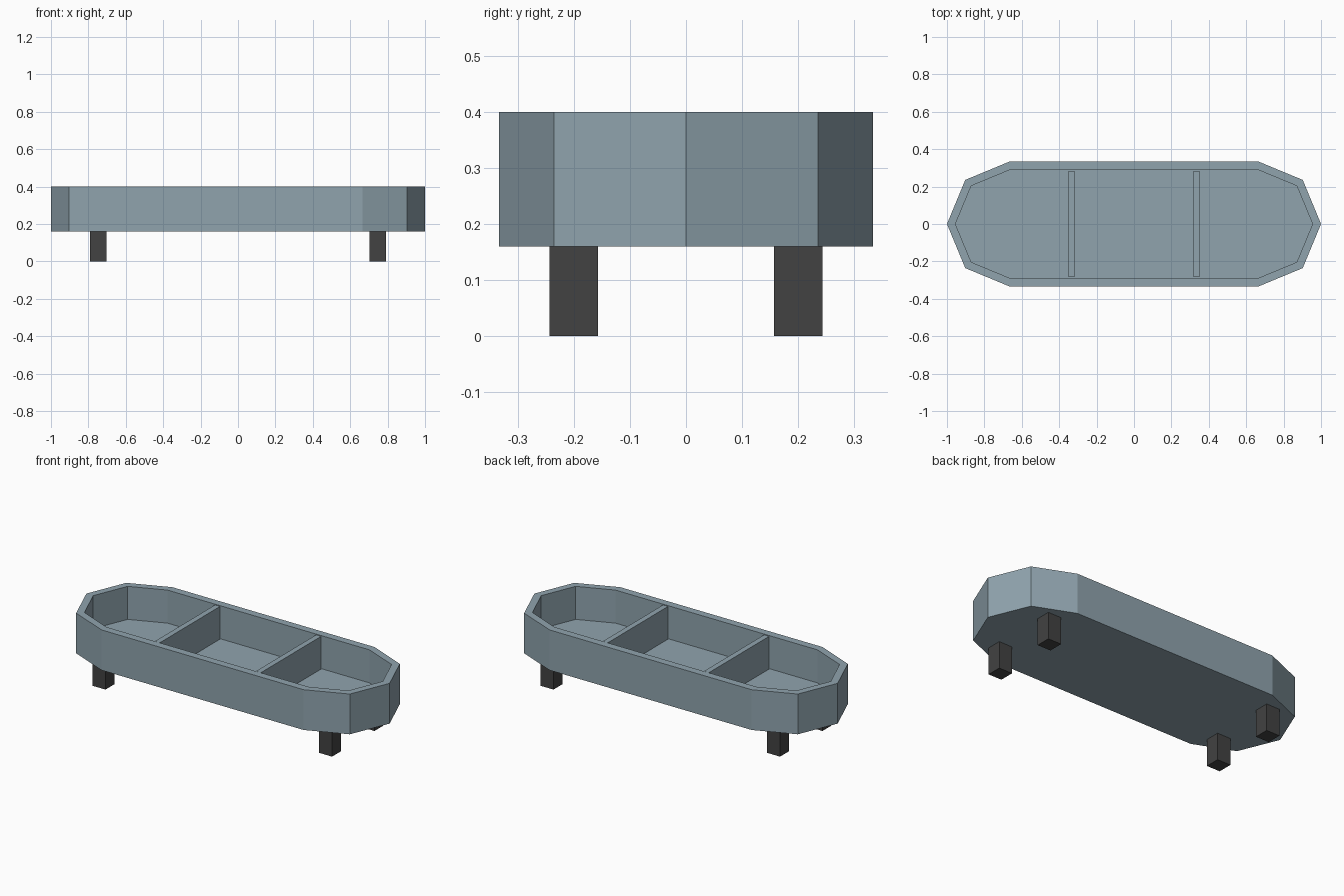
import bpy, bmesh, math

if "Cube" in bpy.data.objects:
    bpy.data.objects.remove(bpy.data.objects["Cube"])


def material(name, rgb):
    m = bpy.data.materials.new(name)
    m.diffuse_color = (*rgb, 1)
    m.use_nodes = True
    m.node_tree.nodes["Principled BSDF"].inputs["Base Color"].default_value = m.diffuse_color
    return m


BODY = material("blue grey", (0.279, 0.371, 0.423))
LEG = material("charcoal", (0.0545, 0.0545, 0.0545))


def finish(bm, name, mat):
    bmesh.ops.recalc_face_normals(bm, faces=bm.faces)
    mesh = bpy.data.meshes.new(name)
    bm.to_mesh(mesh)
    bm.free()
    mesh.materials.append(mat)
    bpy.context.collection.objects.link(bpy.data.objects.new(name, mesh))


def box(name, center, size, mat):
    bm = bmesh.new()
    bmesh.ops.create_cube(bm, size=1)
    for v in bm.verts:
        v.co = [c + s * k for c, s, k in zip(center, size, v.co)]
    finish(bm, name, mat)


def ring(bm, radius, z, half=2 / 3, seg=4):
    # long outline with a four-sided half circle at each end
    verts = []
    for side, start in ((1, -math.pi / 2), (-1, math.pi / 2)):
        for i in range(seg + 1):
            a = start + math.pi * i / seg
            verts.append(bm.verts.new((side * half + radius * math.cos(a),
                                       radius * math.sin(a), z)))
    return verts


# tray: outer wall, rim, inner wall and floor
bm = bmesh.new()
rings = [ring(bm, r, z) for r, z in
         ((1 / 3, 0.16), (1 / 3, 0.40), (0.288, 0.40), (0.288, 0.203))]
for a, b in zip(rings, rings[1:]):
    for i in range(len(a)):
        j = (i + 1) % len(a)
        bm.faces.new((a[i], a[j], b[j], b[i]))
bm.faces.new(rings[0])
bm.faces.new(rings[-1])
finish(bm, "tray", BODY)

# dividers and legs
for sx, side in ((-1, "left"), (1, "right")):
    box(f"{side}_divider", (sx / 3, 0, 0.30), (0.033, 0.567, 0.196), BODY)
    for sy, end in ((-1, "front"), (1, "back")):
        box(f"{end}_{side}_leg", (sx * 0.747, sy * 0.2, 0.08),
            (0.087, 0.087, 0.16), LEG)
